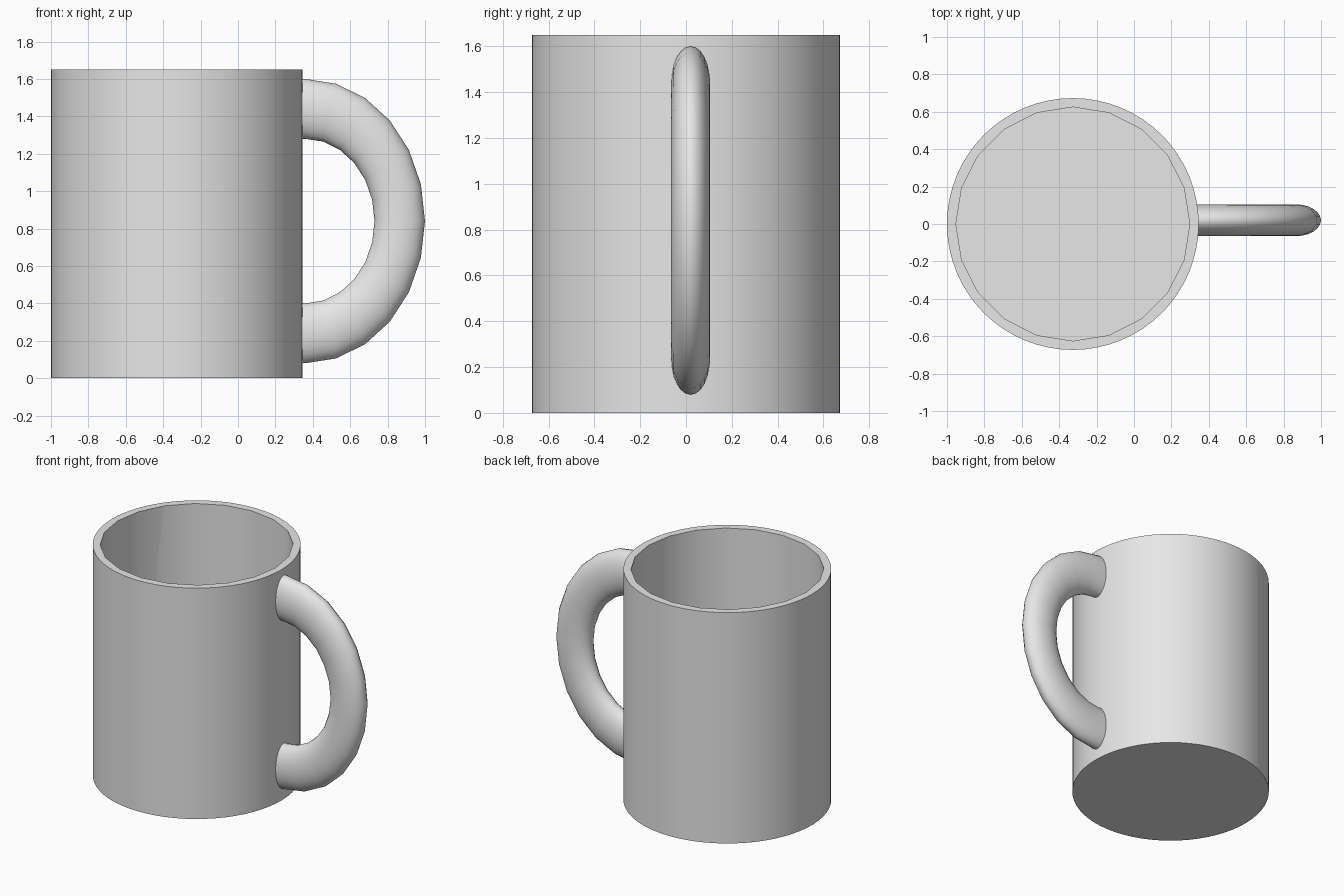
import bpy, bmesh
from math import sin, cos, pi, radians

if "Cube" in bpy.data.objects:
    bpy.data.objects.remove(bpy.data.objects["Cube"])

HEIGHT, CENTRE_X = 1.65, -0.327
OUTER_RADIUS, INNER_RADIUS, FLOOR = 0.673, 0.625, 0.05

grey = bpy.data.materials.new("plain grey")
grey.use_nodes = True
grey.diffuse_color = (0.8, 0.8, 0.8, 1)
grey.node_tree.nodes["Principled BSDF"].inputs["Base Color"].default_value = (0.8, 0.8, 0.8, 1)


def cylinder(name, radius, bottom, top, sides):
    bpy.ops.mesh.primitive_cylinder_add(vertices=sides, radius=radius, depth=top - bottom,
                                        location=(CENTRE_X, 0, (bottom + top) / 2))
    obj = bpy.context.object
    obj.name = name
    obj.data.materials.append(grey)
    return obj


def smooth(obj):
    bpy.ops.object.select_all(action='DESELECT')
    obj.select_set(True)
    bpy.context.view_layer.objects.active = obj
    bpy.ops.object.shade_smooth_by_angle(angle=radians(35))


# Cup: a fine cylinder hollowed by a coarser one
cup = cylinder("cup", OUTER_RADIUS, 0, HEIGHT, 64)
hollow = cylinder("hollow_cutter", INNER_RADIUS, FLOOR, HEIGHT + 0.2, 20)
hollow.hide_render = True
cut = cup.modifiers.new("hollow", 'BOOLEAN')
cut.operation = 'DIFFERENCE'
cut.solver = 'EXACT'
cut.object = hollow
bpy.context.view_layer.objects.active = cup
bpy.ops.object.modifier_apply(modifier=cut.name)
bpy.data.objects.remove(hollow)
smooth(cup)

# Handle: half of a stretched ring with an oval section, ends sunk into the wall
X0, Y0, Z0 = 0.359, 0.02, 0.84
MAJOR, MINOR, SQUASH, HALF_WIDTH = 0.6, 0.16, 0.843, 0.085
STEPS, SIDES, SINK = 12, 24, 0.045

bm = bmesh.new()


def ring(angle, shift=0):
    verts = []
    for i in range(SIDES):
        t = 2 * pi * i / SIDES
        r = MAJOR + MINOR * cos(t)
        verts.append(bm.verts.new((X0 - shift + SQUASH * r * cos(angle),
                                   Y0 + HALF_WIDTH * sin(t),
                                   Z0 + r * sin(angle))))
    return verts


rings = [ring(-pi / 2, SINK)]
rings += [ring(-pi / 2 + pi * k / STEPS) for k in range(STEPS + 1)]
rings.append(ring(pi / 2, SINK))
for a, b in zip(rings, rings[1:]):
    for i in range(SIDES):
        j = (i + 1) % SIDES
        bm.faces.new((a[i], a[j], b[j], b[i]))
bm.faces.new(rings[0])
bm.faces.new(rings[-1])
bmesh.ops.recalc_face_normals(bm, faces=bm.faces)
mesh = bpy.data.meshes.new("handle")
bm.to_mesh(mesh)
bm.free()
mesh.materials.append(grey)
handle = bpy.data.objects.new("handle", mesh)
bpy.context.collection.objects.link(handle)
smooth(handle)
